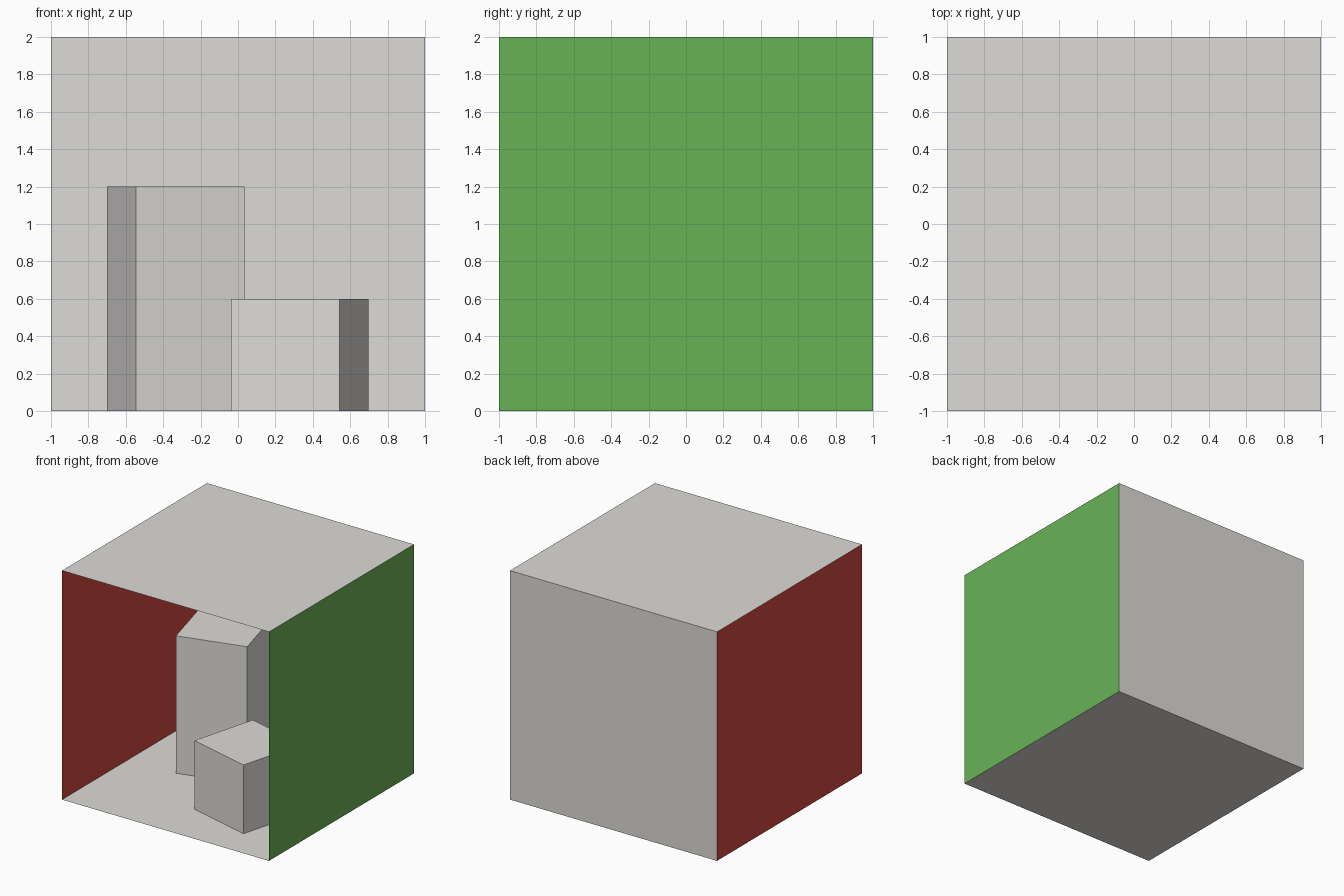
import bpy
from math import radians, pi

if "Cube" in bpy.data.objects:
    bpy.data.objects.remove(bpy.data.objects["Cube"])


def material(name, rgb):
    mat = bpy.data.materials.new(name)
    mat.diffuse_color = (*rgb, 1)
    mat.use_nodes = True
    mat.node_tree.nodes["Principled BSDF"].inputs["Base Color"].default_value = mat.diffuse_color
    return mat


white = material("warm_white", (0.725, 0.71, 0.68))
red = material("red", (0.63, 0.065, 0.05))
green = material("green", (0.14, 0.45, 0.091))


def panel(name, loc, rot, mat):
    bpy.ops.mesh.primitive_plane_add(size=2, location=loc, rotation=rot)
    ob = bpy.context.object
    ob.name = name
    ob.data.materials.append(mat)


def block(name, x, y, height, angle, side=0.6):
    bpy.ops.mesh.primitive_cube_add(size=1, location=(x, y, height / 2),
                                    rotation=(0, 0, radians(angle)))
    ob = bpy.context.object
    ob.name = name
    ob.scale = (side, side, height)
    ob.data.materials.append(white)


# Open-fronted room: thin panels facing inward
panel("floor", (0, 0, 0), (0, 0, 0), white)
panel("ceiling", (0, 0, 2), (pi, 0, 0), white)
panel("back_wall", (0, 1, 1), (pi / 2, 0, 0), white)
panel("left_wall", (-1, 0, 1), (0, pi / 2, 0), red)
panel("right_wall", (1, 0, 1), (0, -pi / 2, 0), green)

# Two turned blocks standing on the floor
block("tall_block", -0.333, 0.29, 1.2, 15)
block("short_block", 0.33, -0.333, 0.6, -15)
